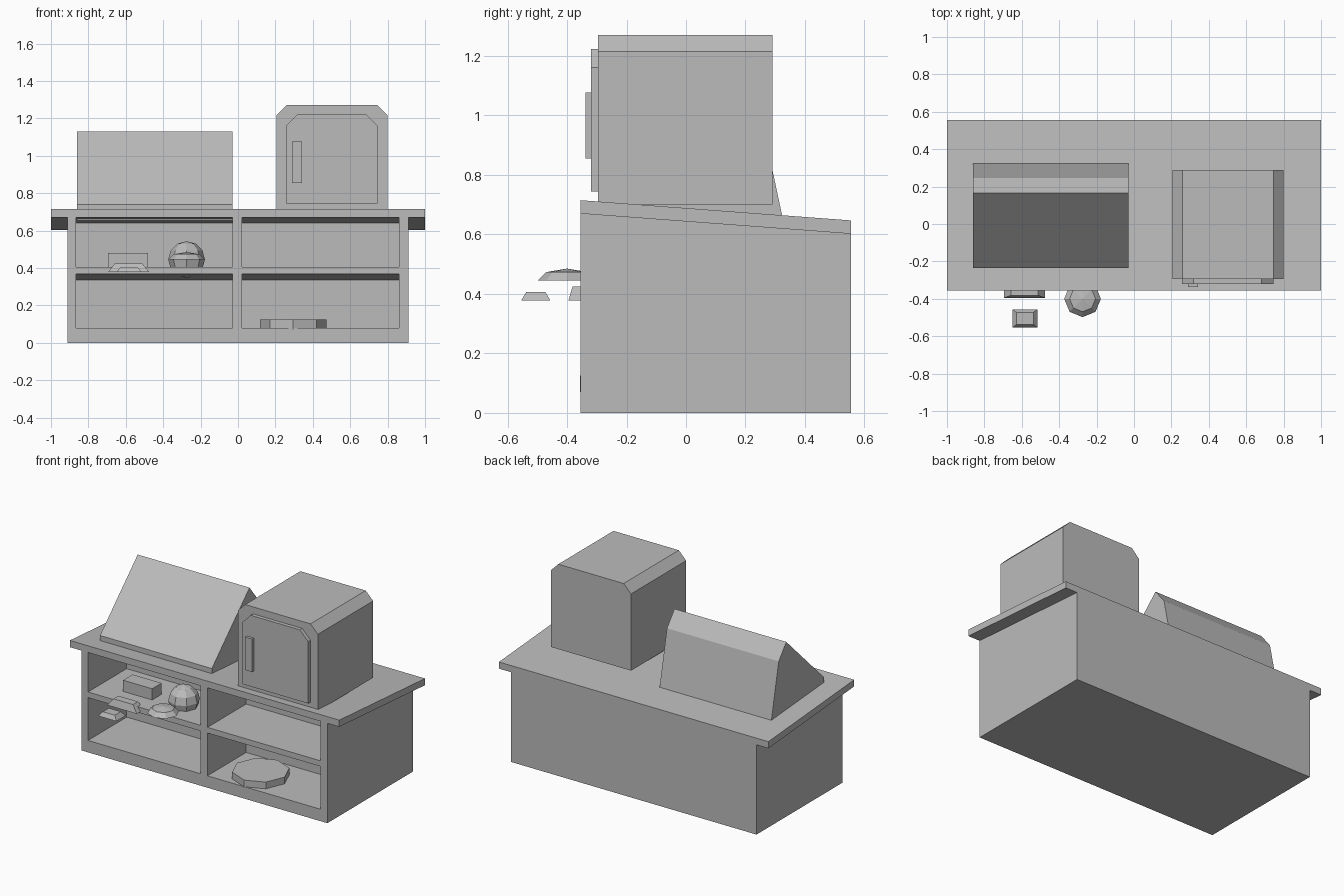
import bpy, bmesh, math
from mathutils import Matrix

if "Cube" in bpy.data.objects:
    bpy.data.objects.remove(bpy.data.objects["Cube"])

grey = bpy.data.materials.new("plain grey")
grey.diffuse_color = (0.5, 0.5, 0.5, 1)
grey.use_nodes = True
grey.node_tree.nodes["Principled BSDF"].inputs["Base Color"].default_value = grey.diffuse_color

FRONT, BACK, DEPTH = -0.355, 0.555, 0.41
INNER = FRONT + DEPTH          # back wall of the cubbies
SLOPE = -0.0747                # worktop falls towards the back


def finish(name, bm):
    bmesh.ops.recalc_face_normals(bm, faces=bm.faces)
    me = bpy.data.meshes.new(name)
    bm.to_mesh(me)
    bm.free()
    me.materials.append(grey)
    ob = bpy.data.objects.new(name, me)
    bpy.context.collection.objects.link(ob)
    return ob


def prism(name, profile, a, b, axis="x"):
    """Extrude a (y,z) profile along x, or an (x,z) profile along y."""
    bm = bmesh.new()
    at = (lambda p, t: (t, *p)) if axis == "x" else (lambda p, t: (p[0], t, p[1]))
    ends = [[bm.verts.new(at(p, t)) for p in profile] for t in (a, b)]
    bm.faces.new(ends[0])
    bm.faces.new(ends[1])
    n = len(profile)
    for i in range(n):
        j = (i + 1) % n
        bm.faces.new((ends[0][i], ends[0][j], ends[1][j], ends[1][i]))
    return finish(name, bm)


def box(name, x, y, z):
    return prism(name, [(y[0], z[0]), (y[1], z[0]), (y[1], z[1]), (y[0], z[1])], *x)


def under(y):                  # underside of the worktop
    return 0.67 + SLOPE * (y - FRONT)


def block(name, y0, y1, x0, x1):
    return prism(name, [(y0, 0), (y1, 0), (y1, under(y1)), (y0, under(y0))], x0, x1)


# Counter body: solid rear, three uprights, bottom, shelf, top rail
block("counter_rear", INNER, BACK, -0.912, 0.912)
for nm, x0, x1 in (("left", -0.912, -0.865), ("middle", -0.03, 0.022), ("right", 0.86, 0.912)):
    block(nm + "_upright", FRONT, INNER, x0, x1)
for side, x0, x1 in (("left", -0.865, -0.03), ("right", 0.022, 0.86)):
    box(side + "_bottom", (x0, x1), (FRONT, INNER), (0, 0.08))
    prism(side + "_shelf", [(FRONT, 0.367), (INNER, 0.367 + SLOPE * DEPTH),
                            (INNER, 0.405), (FRONT, 0.405)], x0, x1)

# Sloping worktop
prism("worktop", [(FRONT, under(FRONT)), (BACK, under(BACK)),
                  (BACK, 0.647), (FRONT, 0.715)], -1, 1)

# Slanted display case on the left
prism("display_case", [(-0.235, 0.655), (0.325, 0.655), (0.245, 1.03),
                       (0.165, 1.13), (-0.235, 0.74)], -0.86, -0.03)


# Oven cabinet with chamfered top corners, door and handle
def arch(x0, x1, z0, z1, c):
    return [(x0, z0), (x1, z0), (x1, z1 - c), (x1 - c, z1), (x0 + c, z1), (x0, z1 - c)]


prism("oven_cabinet", arch(0.205, 0.80, 0.70, 1.27, 0.055), -0.295, 0.29, "y")
prism("oven_door", arch(0.257, 0.745, 0.745, 1.223, 0.062), -0.32, -0.29, "y")
box("door_handle", (0.29, 0.342), (-0.338, -0.315), (0.855, 1.077))

# Round tray in the lower right cubby
bm = bmesh.new()
bmesh.ops.create_cone(bm, cap_ends=True, segments=8, radius1=0.177, radius2=0.177,
                      depth=0.055, matrix=Matrix.Translation((0.295, -0.18, 0.0975)))
finish("round_tray", bm)


# Goods in and in front of the upper left cubby
def ball(name, loc, rings, squash=1, half=False):
    bm = bmesh.new()
    bmesh.ops.create_uvsphere(bm, u_segments=8, v_segments=rings, radius=0.098)
    if half:
        bmesh.ops.bisect_plane(bm, geom=bm.verts[:] + bm.edges[:] + bm.faces[:],
                               plane_co=(0, 0, 0), plane_no=(0, 0, -1), clear_outer=True)
        bmesh.ops.holes_fill(bm, edges=[e for e in bm.edges if e.is_boundary])
    bmesh.ops.transform(bm, verts=bm.verts,
                        matrix=Matrix.Translation(loc) @ Matrix.Diagonal((1, 1, squash, 1)))
    finish(name, bm)


ball("round_loaf", (-0.275, -0.18, 0.445), 6)
ball("half_loaf", (-0.275, -0.40, 0.445), 4, 0.41, True)
box("goods_box", (-0.695, -0.48), (-0.225, -0.125), (0.39, 0.48))


def pastry(name, cx, cy, w, d, z0, z1):
    """Small block with a narrower top."""
    bm = bmesh.new()
    bmesh.ops.create_cube(bm, size=1)
    for v in bm.verts:
        top = v.co.z > 0
        k = 0.66 if top else 1
        v.co = (cx + v.co.x * w * k, cy + v.co.y * d * k, z1 if top else z0)
    finish(name, bm)


pastry("small_pastry", -0.583, -0.505, 0.135, 0.098, 0.378, 0.406)
pastry("large_pastry", -0.585, -0.355, 0.22, 0.08, 0.378, 0.425)
